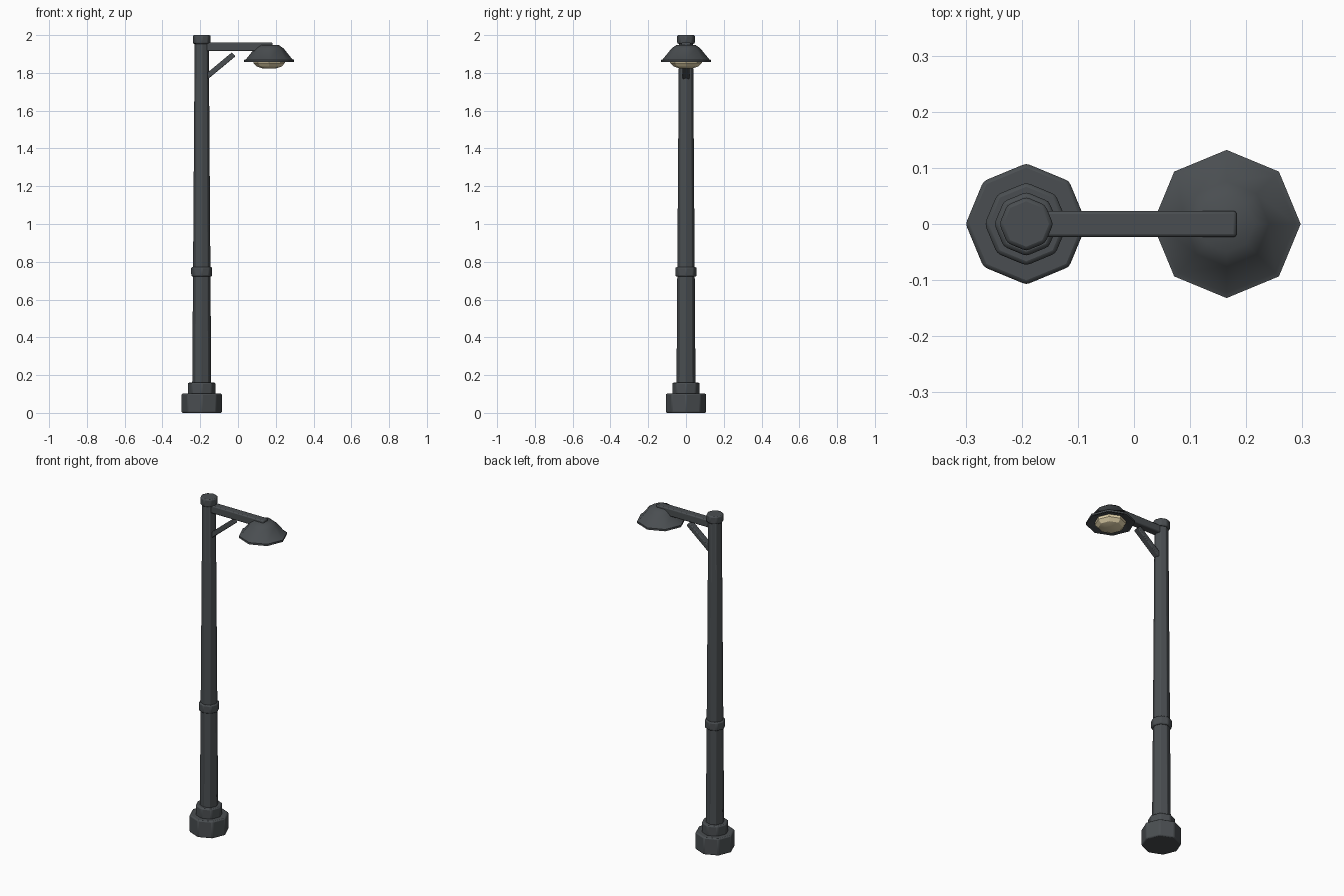
import bpy, bmesh, math
from mathutils import Matrix, Vector

cube = bpy.data.objects.get("Cube")
if cube:
    bpy.data.objects.remove(cube, do_unlink=True)

POLE_X, LAMP_X = -0.192, 0.165


def material(name, rgb, rough):
    m = bpy.data.materials.new(name)
    m.use_nodes = True
    m.diffuse_color = (*rgb, 1)
    bsdf = m.node_tree.nodes["Principled BSDF"]
    bsdf.inputs["Base Color"].default_value = (*rgb, 1)
    bsdf.inputs["Roughness"].default_value = rough
    return m


iron = material("dark iron", (0.068, 0.076, 0.082), 0.6)
glow = material("warm glass", (0.75, 0.64, 0.4), 0.4)


def finish(name, bm, mat, bevel=0, smooth=20):
    bmesh.ops.recalc_face_normals(bm, faces=bm.faces)
    mesh = bpy.data.meshes.new(name)
    bm.to_mesh(mesh)
    bm.free()
    mesh.materials.append(mat)
    ob = bpy.data.objects.new(name, mesh)
    bpy.context.collection.objects.link(ob)
    if bevel:
        mod = ob.modifiers.new("soft edges", "BEVEL")
        mod.width, mod.segments = bevel, 2
        mod.limit_method, mod.angle_limit = "ANGLE", math.radians(30)
    bpy.ops.object.select_all(action="DESELECT")
    ob.select_set(True)
    bpy.context.view_layer.objects.active = ob
    bpy.ops.object.shade_smooth_by_angle(angle=math.radians(smooth))
    return ob


def turned(name, x, profile, mat, bevel=0, smooth=20):
    """Eight-sided solid from (radius, height) pairs, with flat end caps."""
    bm = bmesh.new()
    rings = [[bm.verts.new((x + r * math.cos(i * math.pi / 4),
                            r * math.sin(i * math.pi / 4), z))
              for i in range(8)] for r, z in profile]
    for low, high in zip(rings, rings[1:]):
        for i in range(8):
            j = (i + 1) % 8
            bm.faces.new((low[i], low[j], high[j], high[i]))
    bm.faces.new(rings[0])
    bm.faces.new(rings[-1])
    return finish(name, bm, mat, bevel, smooth)


def beam(name, start, end, width, height, bevel):
    """Square bar between two points in the xz plane."""
    a, b = Vector(start), Vector(end)
    d = b - a
    bm = bmesh.new()
    bmesh.ops.create_cube(bm, size=1)
    bmesh.ops.scale(bm, vec=(d.length, width, height), verts=bm.verts)
    turn = Matrix.Rotation(-math.atan2(d.z, d.x), 4, "Y")
    bmesh.ops.transform(bm, matrix=Matrix.Translation((a + b) / 2) @ turn, verts=bm.verts)
    return finish(name, bm, iron, bevel)


# Post, from the ground up
turned("base", POLE_X, [(0.108, 0), (0.108, 0.102)], iron, 0.007)
turned("plinth", POLE_X, [(0.074, 0.09), (0.074, 0.16)], iron, 0.007)
turned("pole", POLE_X, [(0.051, 0.15), (0.038, 1.97)], iron, 0.003)
turned("collar", POLE_X, [(0.057, 0.722), (0.057, 0.772)], iron, 0.007)
turned("cap", POLE_X, [(0.048, 1.954), (0.048, 2.0)], iron, 0.007)

# Bracket
beam("arm", (POLE_X, 0, 1.938), (0.183, 0, 1.938), 0.047, 0.046, 0.006)
beam("brace", (-0.18, 0, 1.768), (-0.023, 0, 1.898), 0.036, 0.028, 0.004)

# Lamp head, with a shallow recess on the underside
turned("lamp_shade", LAMP_X,
       [(0.1, 1.868), (0.122, 1.858), (0.132, 1.858), (0.132, 1.869),
        (0.123, 1.872), (0.076, 1.93), (0.05, 1.948)], iron, 0, 46)
turned("lamp_glass", LAMP_X,
       [(0.036, 1.824), (0.066, 1.834), (0.084, 1.853), (0.084, 1.875)], glow, 0, 20)
